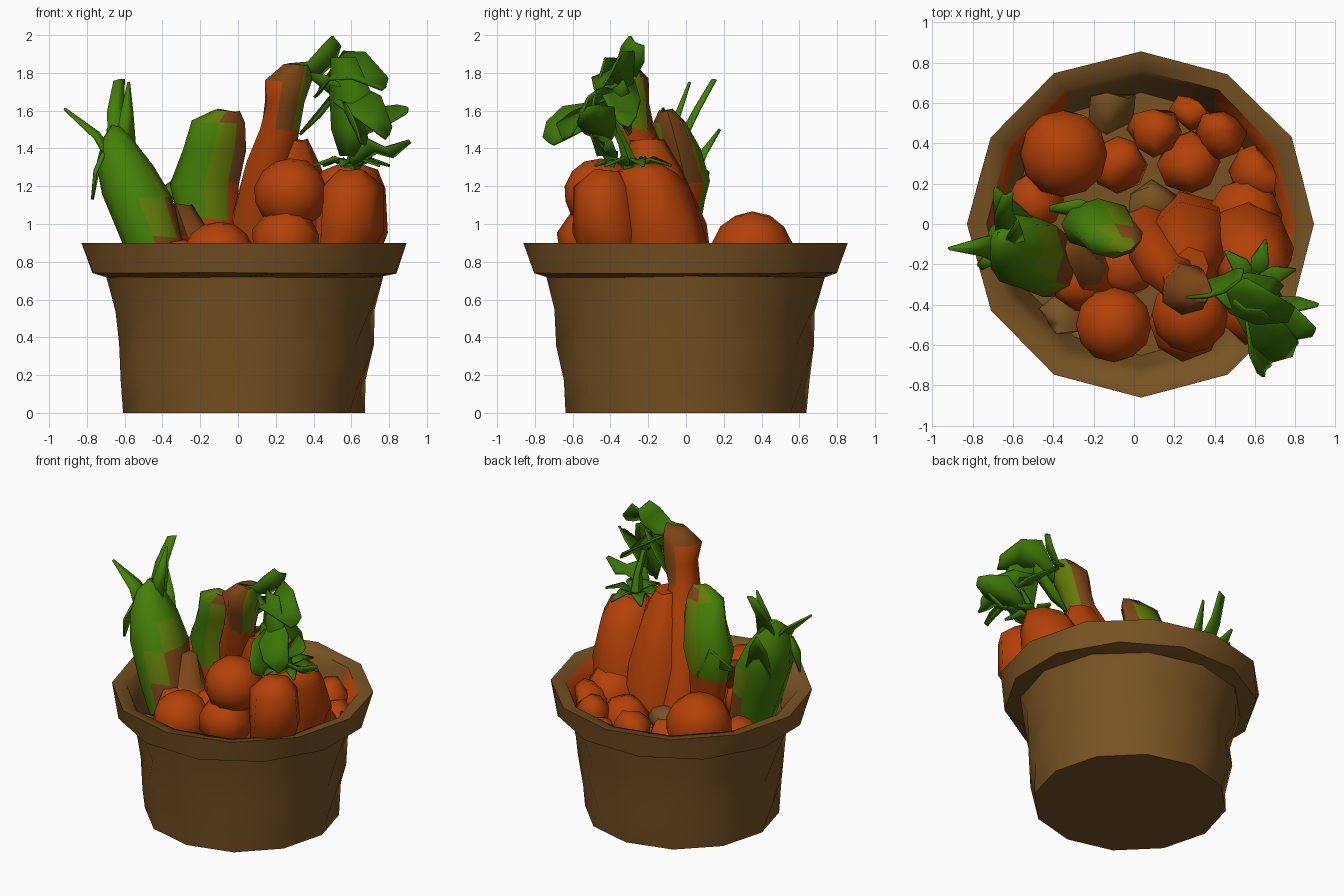
import bpy, bmesh, math, random
from mathutils import Vector

random.seed(4)
COLOURS = {
    "wicker_brown": (0.185, 0.085, 0.016),
    "orange": (0.45, 0.053, 0.002),
    "husk_green": (0.058, 0.215, 0.002),
    "yellow_green": (0.12, 0.20, 0.002),
    "rust_brown": (0.20, 0.06, 0.008),
    "crown_green": (0.042, 0.17, 0.002),
}
MATS = []
for n, c in COLOURS.items():
    m = bpy.data.materials.new(n)
    m.diffuse_color = (*c, 1)
    MATS.append(m)
BROWN, ORANGE, GREEN, LIME, RUST, CROWN = range(6)
CX = 0.035  # basket axis


def finish(name, bm, rule, angle=60, solid=0, inside=True):
    """Turn a bmesh into an object; rule(centre) or a number gives the colour."""
    if inside:  # keep the contents within the basket wall
        for v in bm.verts:
            if v.co.z < 0.92:
                d = math.hypot(v.co.x - CX, v.co.y)
                lim = 0.63 + max(0, v.co.z - 0.6) * 0.38
                if d > lim:
                    v.co.x = CX + (v.co.x - CX) * lim / d
                    v.co.y *= lim / d
    bmesh.ops.recalc_face_normals(bm, faces=bm.faces[:])
    for f in bm.faces:
        f.material_index = rule(f.calc_center_median()) if callable(rule) else rule
    me = bpy.data.meshes.new(name)
    bm.to_mesh(me)
    bm.free()
    ob = bpy.data.objects.new(name, me)
    bpy.context.collection.objects.link(ob)
    for m in MATS:
        me.materials.append(m)
    if solid:
        mod = ob.modifiers.new("thickness", 'SOLIDIFY')
        mod.thickness, mod.offset = solid, 0
    bpy.ops.object.select_all(action='DESELECT')
    ob.select_set(True)
    bpy.context.view_layer.objects.active = ob
    bpy.ops.object.shade_smooth_by_angle(angle=math.radians(angle))
    return ob


def skin(bm, rings):
    for a, b in zip(rings, rings[1:]):
        n = len(a)
        for i in range(n):
            bm.faces.new((a[i], a[(i + 1) % n], b[(i + 1) % n], b[i]))
    bm.faces.new(rings[0])
    bm.faces.new(rings[-1])


def stalk(name, path, rule, sides=7, jitter=0.012, flat=1.0):
    """Loft horizontal rings along a path of (x, y, z, radius)."""
    bm = bmesh.new()
    rings = []
    for x, y, z, r in path:
        ring = []
        for i in range(sides):
            a = 2 * math.pi * i / sides
            k = r + random.uniform(-jitter, jitter)
            ring.append(bm.verts.new((x + k * math.cos(a), y + flat * k * math.sin(a),
                                      z + random.uniform(-jitter, jitter))))
        rings.append(ring)
    skin(bm, rings)
    return finish(name, bm, rule)


def ball(name, loc, r, squash=1.0, jitter=0.008, rule=ORANGE, seg=10):
    bm = bmesh.new()
    bmesh.ops.create_uvsphere(bm, u_segments=seg, v_segments=max(4, seg // 2 + 1), radius=r)
    for v in bm.verts:
        v.co.z *= squash
        v.co += Vector([random.uniform(-jitter, jitter) for _ in range(3)]) + Vector(loc)
    return finish(name, bm, rule)


def leaf(name, path, side, rule=GREEN, fold=0.35):
    """Folded blade along (x, y, z, half width), spread along the side direction."""
    bm = bmesh.new()
    s = Vector(side).normalized()
    p = [Vector(q[:3]) for q in path]
    up = s.cross(p[-1] - p[0]).normalized()
    rows = []
    for c, q in zip(p, path):
        w = q[3]
        rows.append([bm.verts.new(c - s * w), bm.verts.new(c + up * w * fold), bm.verts.new(c + s * w)])
    for a, b in zip(rows, rows[1:]):
        for i in (0, 1):
            bm.faces.new((a[i], a[i + 1], b[i + 1], b[i]))
    return finish(name, bm, rule, solid=0.014)


# basket: twelve-sided wall, twisted rim and hollow inside
profile = [(0.64, 0.0, 0), (0.655, 0.18, .3), (0.675, 0.36, 0), (0.70, 0.54, .3), (0.735, 0.72, 0),
           (0.83, 0.74, .5), (0.86, 0.90, 0), (0.765, 0.885, 0), (0.705, 0.74, 0), (0.65, 0.58, 0)]
bm = bmesh.new()
rings = []
for k, (r, z, turn) in enumerate(profile):
    ring = []
    for i in range(12):
        a = math.radians(30 * (i + turn))
        j = 0.012 if 0 < k < 4 else 0.004
        rr = r + random.uniform(-j, j)
        ring.append(bm.verts.new((CX + rr * math.cos(a), rr * math.sin(a),
                                  z + (random.uniform(-j, j) if k not in (0, 6) else 0))))
    rings.append(ring)
skin(bm, rings)


def basket_colour(c):
    r, a = math.hypot(c.x - CX, c.y), math.degrees(math.atan2(c.y, c.x - CX))
    hit = -20 < a < 60 or 110 < a < 165
    return ORANGE if hit and 0.60 < c.z < 0.86 and r < 0.595 + (c.z - 0.6) * 0.68 else BROWN


finish("basket", bm, basket_colour, 60, inside=False)

# low heap of round vegetables filling the basket
heap = [(-0.35, 0.35, 0.85, 0.22), (-0.10, -0.50, 0.83, 0.19), (0.43, 0.45, 0.76, 0.13),
        (0.10, 0.46, 0.74, 0.13), (0.28, 0.30, 0.70, 0.16), (0.62, 0.25, 0.70, 0.16),
        (0.28, -0.45, 1.16, 0.195), (-0.28, -0.28, 0.78, 0.15), (0.25, -0.50, 0.90, 0.19),
        (0.60, -0.42, 0.80, 0.16), (-0.05, -0.20, 0.78, 0.17), (-0.08, 0.30, 0.66, 0.14),
        (0.56, 0.05, 0.72, 0.20), (-0.50, 0.12, 0.70, 0.15), (0.28, 0.56, 0.70, 0.10)]
for i, (x, y, z, r) in enumerate(heap):
    big = i in (0, 1, 6)
    ball(f"round_vegetable_{i + 1}", (x, y, z), r, 0.97, 0.004 if big else 0.016, seg=12 if big else 8)
for i, (x, y) in enumerate([(-0.12, 0.58), (0.10, 0.10), (-0.38, -0.48)]):
    ball(f"root_{i + 1}", (x, y, 0.68), 0.13, 0.6, 0.02, BROWN, 6)

# squash and peppers on the right
stalk("tall_pepper", [(0.57, -0.10, 0.65, 0.24), (0.57, -0.12, 0.95, 0.215), (0.59, -0.18, 1.18, 0.19),
                      (0.59, -0.21, 1.28, 0.15), (0.58, -0.22, 1.32, 0.06)], ORANGE, 8)
stalk("front_pepper", [(0.57, -0.40, 0.7, 0.15), (0.59, -0.42, 0.95, 0.18), (0.60, -0.44, 1.20, 0.16),
                       (0.60, -0.42, 1.28, 0.07)], ORANGE, 7)
stalk("squash", [(0.28, -0.08, 0.6, 0.24), (0.28, -0.10, 1.0, 0.21), (0.29, -0.17, 1.30, 0.15),
                 (0.29, -0.21, 1.45, 0.09)], ORANGE, 7)

# carrot with its green crown
stalk("tall_carrot", [(0.08, -0.02, 0.65, 0.14), (0.10, -0.12, 1.05, 0.14), (0.17, -0.22, 1.32, 0.13),
                      (0.22, -0.28, 1.50, 0.11), (0.245, -0.31, 1.65, 0.115), (0.265, -0.33, 1.76, 0.125),
                      (0.31, -0.33, 1.85, 0.07)],
      lambda c: ORANGE if c.z < 1.52 or (c.z < 1.72 and c.x < 0.2) else (LIME if c.x > 0.32 else RUST), 7)
crown = [
    [(0.28, -0.33, 1.82, .05), (0.40, -0.31, 1.82, .07), (0.48, -0.28, 1.90, .08), (0.52, -0.26, 1.97, .05)],
    [(0.42, -0.32, 1.70, .05), (0.52, -0.36, 1.84, .12), (0.64, -0.42, 1.84, .11), (0.78, -0.45, 1.74, .05)],
    [(0.40, -0.30, 1.78, .04), (0.52, -0.33, 1.72, .12), (0.64, -0.36, 1.64, .13), (0.72, -0.34, 1.54, .05)],
    [(0.52, -0.42, 1.68, .05), (0.62, -0.52, 1.66, .11), (0.72, -0.60, 1.60, .12), (0.80, -0.62, 1.48, .05)],
    [(0.58, -0.45, 1.62, .05), (0.62, -0.58, 1.57, .10), (0.65, -0.68, 1.50, .08), (0.66, -0.73, 1.44, .04)],
    [(0.62, -0.40, 1.46, .04), (0.72, -0.46, 1.55, .11), (0.82, -0.52, 1.58, .08), (0.89, -0.54, 1.60, .03)],
    [(0.60, -0.40, 1.32, .03), (0.70, -0.42, 1.42, .08), (0.80, -0.40, 1.38, .05), (0.91, -0.40, 1.44, .01)],
    [(0.33, -0.30, 1.48, .01), (0.42, -0.32, 1.58, .05), (0.50, -0.34, 1.68, .05), (0.55, -0.36, 1.74, .04)],
]
for i, p in enumerate(crown):
    leaf(f"carrot_leaf_{i + 1}", p, (0.35, 0.75, 0.65) if i % 2 else (0.4, 0.7, -0.5), CROWN)
leaf("crown_leaf_upright", [(0.58, -0.45, 1.36, .04), (0.60, -0.47, 1.50, .11),
                            (0.60, -0.44, 1.68, .12), (0.56, -0.40, 1.88, .07)], (1, -0.4, 0), CROWN)

# star of small leaves on the pepper tops
for i in range(6):
    a = math.radians(60 * i + 15)
    c, s = math.cos(a), math.sin(a)
    leaf(f"pepper_leaf_{i + 1}", [(0.60, -0.28, 1.30, .02), (0.60 + .10 * c, -0.28 + .10 * s, 1.35, .045),
                                  (0.60 + .21 * c, -0.28 + .21 * s, 1.31, .005)], (-s, c, 0.1), CROWN)
stalk("pepper_stem", [(0.60, -0.28, 1.27, .05), (0.62, -0.33, 1.42, .03), (0.62, -0.40, 1.56, .02)], CROWN, 5, .004)

# green corn cob leaning out on the left
stalk("corn_husk", [(-0.38, -0.20, 0.68, 0.15), (-0.45, -0.18, 0.93, 0.175), (-0.53, -0.15, 1.15, 0.19),
                    (-0.60, -0.12, 1.32, 0.155), (-0.64, -0.09, 1.46, 0.085), (-0.65, -0.07, 1.52, 0.03)],
      lambda c: RUST if c.x > -0.36 and c.z < 1.1 else (LIME if c.x > -0.43 and c.y < 0 else GREEN), 8)
husks = [
    [(-0.66, -0.12, 1.33, .08), (-0.75, -0.11, 1.47, .05), (-0.92, -0.12, 1.61, .005)],
    [(-0.62, -0.05, 1.38, .07), (-0.65, 0.06, 1.60, .045), (-0.63, 0.15, 1.76, .03)],
    [(-0.60, -0.10, 1.40, .06), (-0.59, -0.04, 1.58, .035), (-0.58, 0.02, 1.75, .005)],
    [(-0.58, 0.00, 1.15, .09), (-0.64, 0.09, 1.36, .06), (-0.69, 0.18, 1.50, .005)],
    [(-0.70, -0.17, 1.38, .04), (-0.745, -0.19, 1.28, .04), (-0.77, -0.20, 1.13, .005)],
]
for i, p in enumerate(husks):
    leaf(f"husk_leaf_{i + 1}", p, (1, 0.3, 0.2) if i in (1, 2, 3) else (0.2, 1, 0.3))

# broad curled pepper between corn and carrot
stalk("green_pepper", [(-0.14, -0.04, 0.78, 0.12), (-0.17, -0.02, 1.02, 0.15), (-0.18, 0.0, 1.22, 0.19),
                       (-0.13, -0.04, 1.40, 0.17), (-0.10, -0.08, 1.54, 0.14), (-0.06, -0.10, 1.60, 0.06)],
      lambda c: ORANGE if c.z < 0.95 or (c.x > -0.05 and c.z < 1.3)
      else (RUST if c.x > -0.05 else (LIME if c.x > -0.13 else GREEN)), 8, 0.012, 0.65)
leaf("green_pepper_leaf", [(-0.15, 0.06, 1.0, .05), (-0.28, 0.08, 1.20, .09), (-0.42, 0.08, 1.16, .02)], (0.1, 0.5, 1))
# slim carrot in front of the corn
stalk("slim_carrot", [(-0.10, -0.36, 0.76, 0.09), (-0.22, -0.22, 0.94, 0.10), (-0.30, -0.12, 1.10, 0.05)],
      lambda c: ORANGE if c.z < 1.0 else RUST, 6)
